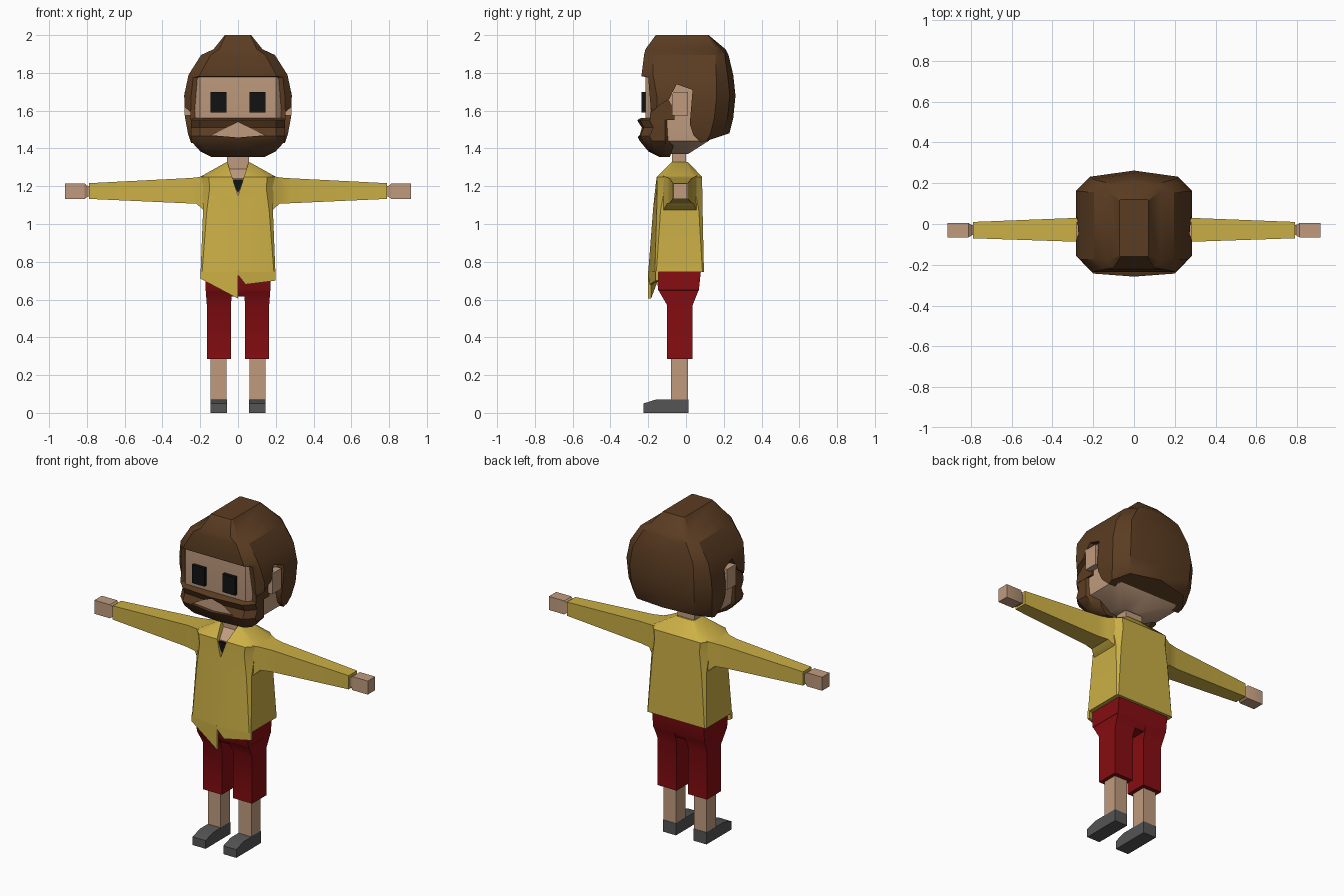
import bpy, bmesh, math

cube = bpy.data.objects.get("Cube")
if cube:
    bpy.data.objects.remove(cube, do_unlink=True)


def material(name, r, g, b):
    m = bpy.data.materials.new(name)
    m.use_nodes = True
    m.diffuse_color = (r, g, b, 1)
    bsdf = next(n for n in m.node_tree.nodes if n.type == 'BSDF_PRINCIPLED')
    bsdf.inputs["Base Color"].default_value = (r, g, b, 1)
    bsdf.inputs["Roughness"].default_value = 0.9
    return m


skin = material("skin", 0.53, 0.33, 0.21)
brown = material("brown hair", 0.105, 0.046, 0.016)
yellow = material("yellow shirt", 0.60, 0.43, 0.06)
red = material("red trousers", 0.24, 0.004, 0.006)
grey = material("grey shoes", 0.09, 0.09, 0.09)
black = material("black", 0.006, 0.006, 0.006)


def loft(name, rings, mat, mirror=False):
    """Skin a closed solid over rings with equal point counts."""
    bm = bmesh.new()
    rows = [[bm.verts.new(p) for p in ring] for ring in rings]
    n = len(rows[0])
    for a, b in zip(rows, rows[1:]):
        for i in range(n):
            j = (i + 1) % n
            bm.faces.new((a[i], a[j], b[j], b[i]))
    bm.faces.new(rows[0][::-1])
    bm.faces.new(rows[-1])
    bmesh.ops.recalc_face_normals(bm, faces=bm.faces)
    me = bpy.data.meshes.new(name)
    bm.to_mesh(me)
    bm.free()
    me.materials.append(mat)
    ob = bpy.data.objects.new(name, me)
    bpy.context.collection.objects.link(ob)
    if mirror:
        ob.modifiers.new("mirror", 'MIRROR')
    return ob


def prism(name, axis, outline, lo, hi, mat, mirror=False):
    """Extrude a (y, z) outline along x, or an (x, z) outline along y."""
    place = (lambda p, d: (d, *p)) if axis == 'x' else (lambda p, d: (p[0], d, p[1]))
    return loft(name, [[place(p, d) for p in outline] for d in (lo, hi)], mat, mirror)


def box(x0, x1, y0, y1, z):
    return [(x0, y0, z), (x1, y0, z), (x1, y1, z), (x0, y1, z)]


def slab(x, y0, y1, z0, z1):
    return [(x, y0, z0), (x, y1, z0), (x, y1, z1), (x, y0, z1)]


def body_ring(z, hx, y0, y1, c, front=0.0, back=0.0):
    """Rectangle with cut corners and a pointed front and back."""
    f, b = y0 + front, y1 - back
    half = [(hx - c, f), (hx, f + c), (hx, b - c), (hx - c, b)]
    pts = [(0, y0)] + half + [(0, y1)] + [(-x, y) for x, y in half[::-1]]
    return [(x, y, z) for x, y in pts]


def boolean(ob, cutter, operation):
    mod = ob.modifiers.new("cut", 'BOOLEAN')
    mod.object, mod.operation, mod.solver = cutter, operation, 'EXACT'
    bpy.context.view_layer.objects.active = ob
    bpy.ops.object.modifier_apply(modifier=mod.name)
    bpy.data.objects.remove(cutter, do_unlink=True)


# Head, neck and ears
loft("head", [body_ring(1.37, .10, -.13, .01, .03),
              body_ring(1.44, .235, -.20, .12, .04),
              body_ring(1.52, .24, -.215, .17, .04),
              body_ring(1.81, .24, -.215, .18, .04),
              body_ring(1.85, .19, -.18, .15, .04)], skin)
loft("neck", [box(-.058, .058, -.075, .0, z) for z in (1.25, 1.40)], skin)
loft("ears", [slab(.22, -.06, .0, 1.59, 1.69), slab(.25, -.075, .01, 1.575, 1.70),
              slab(.283, -.075, .01, 1.575, 1.70)], skin, True)
loft("eyes", [box(.06, .145, -.235, -.21, z) for z in (1.59, 1.70)], black, True)

# Hair volume trimmed to the hairline
hair = loft("hair", [body_ring(1.42, .245, -.20, .20, .07, 0, .03),
                     body_ring(1.48, .265, -.21, .23, .07, 0, .03),
                     body_ring(1.56, .28, -.22, .25, .07, 0, .03),
                     body_ring(1.68, .285, -.225, .262, .07, 0, .03),
                     body_ring(1.79, .262, -.235, .25, .06, 0, .03),
                     body_ring(1.895, .195, -.222, .225, .05, 0, .02),
                     body_ring(1.925, .13, -.215, .21, .03, 0, .02),
                     body_ring(2.0, .07, -.16, .12, .005)], brown)
hairline = [(-.3, 2.1), (.4, 2.1), (.4, 1.53), (.23, 1.48), (.08, 1.43), (.04, 1.47),
            (.02, 1.53), (.035, 1.71), (-.05, 1.74), (-.09, 1.66), (-.14, 1.63),
            (-.185, 1.59), (-.2, 1.775), (-.3, 1.795)]
boolean(hair, prism("hairline_cutter", 'x', hairline, -.4, .4, brown), 'INTERSECT')

# Beard with sideburns and an open mouth
beard = loft("beard", [body_ring(1.355, .14, -.14, -.085, .01, .01),
                       body_ring(1.385, .20, -.20, -.075, .03, .015),
                       body_ring(1.44, .25, -.245, -.06, .05, .015),
                       body_ring(1.465, .25, -.258, -.06, .05, .015),
                       body_ring(1.51, .25, -.238, -.06, .05, .015),
                       body_ring(1.55, .25, -.258, -.06, .05, .015),
                       body_ring(1.562, .248, -.238, -.06, .05, .015)], brown)
mouth = [(-.14, 1.47), (0, 1.458), (.14, 1.47), (0, 1.54)]
boolean(beard, prism("mouth_cutter", 'y', mouth, -.4, -.215, brown), 'DIFFERENCE')
prism("mouth", 'y', mouth, -.232, -.21, skin)
prism("sideburns", 'x', [(-.19, 1.55), (-.185, 1.61), (-.1, 1.67), (-.06, 1.6), (-.06, 1.55)],
      .22, .252, brown, True)

# Shirt body with a V neck
shirt = loft("shirt_body", [body_ring(.745, .198, -.20, .095, .008, .035),
                            body_ring(1.07, .185, -.175, .088, .02, .02),
                            body_ring(1.19, .19, -.163, .086, .04, .01),
                            body_ring(1.25, .20, -.155, .085, .045),
                            body_ring(1.328, .06, -.075, .01, .005)], yellow)
v_neck = [(-.062, 1.345), (0, 1.15), (.062, 1.345)]
boolean(shirt, prism("neck_cutter", 'y', v_neck, -.4, -.03, yellow), 'DIFFERENCE')
prism("chest", 'x', [(-.06, 1.34), (-.065, 1.3), (-.135, 1.24), (-.145, 1.12),
                     (0, 1.12), (0, 1.34)], -.056, .056, skin)
prism("chest_hair", 'y', [(-.035, 1.235), (0, 1.165), (.035, 1.235)], -.148, -.13, black)

# Uneven front hem hanging below the shirt, angled with its front
flaps = {"right": [(-.198, .75), (0, .75), (0, .605), (-.198, .71)],
         "left": [(0, .75), (.198, .75), (.198, .70), (.04, .68), (0, .73)]}
for side, outline in flaps.items():
    flap = prism(side + "_shirt_flap", 'y', outline, -.20, -.185, yellow)
    for v in flap.data.vertices:
        v.co.y += abs(v.co.x) * .2

# Sleeves and hands
loft("sleeves", [slab(.15, -.13, .06, 1.06, 1.258), slab(.185, -.12, .055, 1.075, 1.254),
                 slab(.22, -.10, .04, 1.108, 1.246), slab(.28, -.087, .03, 1.11, 1.242),
                 slab(.79, -.07, .01, 1.133, 1.216)], yellow, True)
loft("hands", [slab(.77, -.055, -.005, 1.145, 1.20), slab(.795, -.055, -.005, 1.145, 1.20),
               slab(.812, -.066, .005, 1.133, 1.215),
               slab(.915, -.066, .005, 1.133, 1.215)], skin, True)

# Trousers
loft("trouser_hips", [box(-.14, .14, -.12, .045, .615), box(-.172, .172, -.147, .068, .65),
                      box(-.172, .172, -.16, .08, .76)], red)
loft("trouser_legs", [box(.038, .165, -.10, .035, .285), box(.038, .165, -.10, .035, .57),
                      box(.03, .171, -.146, .067, .65)], red, True)

# Lower legs and shoes
loft("lower_legs", [box(.06, .145, -.08, .01, z) for z in (.06, .32)], skin, True)
prism("shoes", 'x', [(-.225, 0), (-.225, .05), (-.155, .072), (.012, .072), (.012, 0)],
      .059, .146, grey, True)

# Soft shading with sharp corners
bpy.ops.object.select_all(action='DESELECT')
for ob in bpy.context.collection.objects:
    if ob.type == 'MESH':
        ob.select_set(True)
        bpy.context.view_layer.objects.active = ob
bpy.ops.object.shade_smooth_by_angle(angle=math.radians(32))
